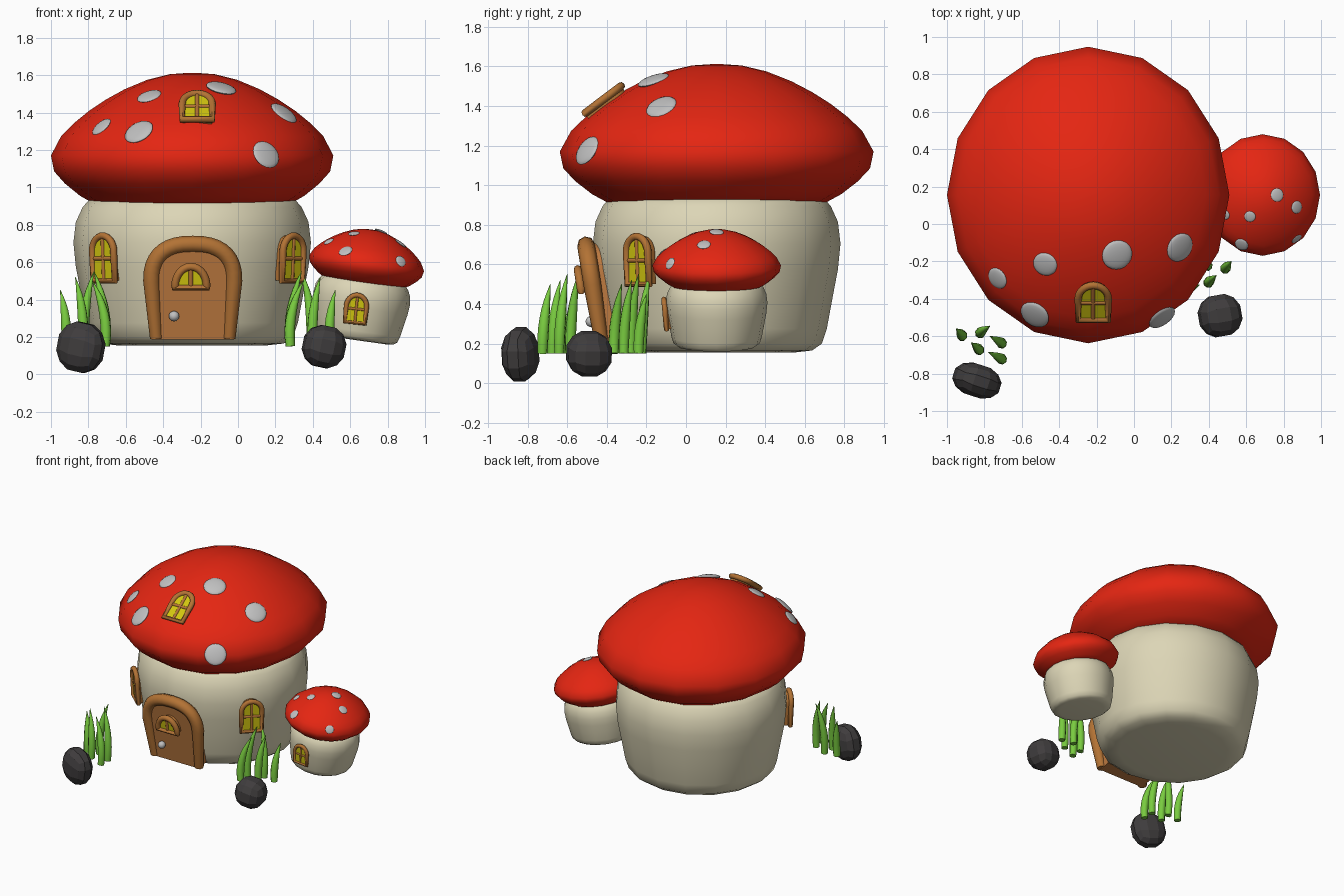
import bpy, bmesh, math
from mathutils import Matrix, Vector
from mathutils.bvhtree import BVHTree

if "Cube" in bpy.data.objects:
    bpy.data.objects.remove(bpy.data.objects["Cube"])

def mat(name, r, g, b):
    m = bpy.data.materials.new(name)
    m.diffuse_color = (r, g, b, 1)
    m.use_nodes = True
    m.node_tree.nodes["Principled BSDF"].inputs["Base Color"].default_value = m.diffuse_color
    return m

RED = mat("cap red", 0.78, 0.019, 0.006)
CREAM = mat("stem cream", 0.72, 0.67, 0.47)
GREY = mat("spot grey", 0.53, 0.53, 0.53)
WOOD = mat("frame wood", 0.45, 0.17, 0.035)
DOOR = mat("door wood", 0.50, 0.19, 0.05)
YELLOW = mat("window yellow", 0.65, 0.57, 0.005)
GREEN = mat("grass green", 0.19, 0.6, 0.05)
ROCK = mat("rock grey", 0.05, 0.046, 0.047)
T = Matrix.Translation

def finish(name, bm, M, material, smooth=True):
    bmesh.ops.transform(bm, matrix=M, verts=bm.verts)
    bmesh.ops.recalc_face_normals(bm, faces=bm.faces)
    me = bpy.data.meshes.new(name)
    bm.to_mesh(me)
    bm.free()
    me.materials.append(material)
    me.polygons.foreach_set("use_smooth", [smooth] * len(me.polygons))
    if smooth:
        me.set_sharp_from_angle(angle=math.radians(50))
    ob = bpy.data.objects.new(name, me)
    bpy.context.collection.objects.link(ob)
    return ob

def lathe(name, profile, sy, M, material, n=16):
    bm = bmesh.new()
    rings = [[bm.verts.new((r * math.cos(2 * math.pi * i / n), sy * r * math.sin(2 * math.pi * i / n), z))
              for i in range(n)] for r, z in profile]
    for a, b in zip(rings, rings[1:]):
        for i in range(n):
            j = (i + 1) % n
            bm.faces.new((a[i], a[j], b[j], b[i]))
    bm.faces.new(rings[0])
    bm.faces.new(rings[-1])
    return finish(name, bm, M, material)

def slab(name, pts, z0, z1, M, material):
    bm = bmesh.new()
    f = bm.faces.new([bm.verts.new((x, y, z0)) for x, y in pts])
    e = bmesh.ops.extrude_face_region(bm, geom=[f])
    bmesh.ops.translate(bm, vec=(0, 0, z1 - z0), verts=[v for v in e["geom"] if isinstance(v, bmesh.types.BMVert)])
    return finish(name, bm, M, material)

def tube(name, pts, r, M, material, closed=False, radii=None):
    cu = bpy.data.curves.new(name, "CURVE")
    cu.dimensions = "3D"
    cu.bevel_depth, cu.bevel_resolution, cu.use_fill_caps = r, 2, True
    sp = cu.splines.new("POLY")
    sp.points.add(len(pts) - 1)
    for i, p in enumerate(pts):
        sp.points[i].co = (*p, 1)
        sp.points[i].radius = radii[i] if radii else 1
    sp.use_cyclic_u = closed
    tmp = bpy.data.objects.new("tmp", cu)
    bpy.context.collection.objects.link(tmp)
    dg = bpy.context.evaluated_depsgraph_get()
    me = bpy.data.meshes.new_from_object(tmp.evaluated_get(dg))
    bm = bmesh.new()
    bm.from_mesh(me)
    bpy.data.objects.remove(tmp)
    bpy.data.meshes.remove(me)
    bmesh.ops.remove_doubles(bm, verts=bm.verts, dist=1e-5)
    return finish(name, bm, M, material)

def ball(name, M, material):
    bm = bmesh.new()
    bmesh.ops.create_uvsphere(bm, u_segments=20, v_segments=10, radius=1)
    return finish(name, bm, M, material)

def place(loc, yaw=0, elev=0, roll=0):
    # local x right, y up, z out of the wall
    R = math.radians
    return (T(loc) @ Matrix.Rotation(R(yaw), 4, "Z") @ Matrix.Rotation(R(90 - elev), 4, "X")
            @ Matrix.Rotation(R(roll), 4, "Z"))

def arch(w, h, rise, power=1.0, n=14, taper=0.0):
    pts = [(-w / 2 + taper, -h / 2)]
    for i in range(n + 1):
        a = math.pi - math.pi * i / n
        c, s = math.cos(a), math.sin(a)
        pts.append((math.copysign(abs(c) ** power, c) * w / 2, h / 2 - rise + rise * max(s, 0) ** power))
    return pts + [(w / 2 - taper, -h / 2)]

def window(name, M, w, h, rise, cross=True, back=0.05):
    r = 0.1 * w
    pts = arch(w - 2 * r, h - 2 * r, rise - r)
    slab(name + "_backing", pts, -back, -0.006, M, WOOD)
    slab(name + "_pane", pts, -0.006, 0.003, M, YELLOW)
    tube(name + "_frame", [(x, y, 0) for x, y in pts], r, M, WOOD, closed=True)
    tube(name + "_upright", [(0, -h / 2 + r, 0), (0, h / 2 - r, 0)], r * 0.6, M, WOOD)
    if cross:
        tube(name + "_crossbar", [(-w / 2 + r, 0, 0), (w / 2 - r, 0, 0)], r * 0.6, M, WOOD)

# Mushroom houses: stem and cap profiles as (radius, height)
STEM = [(0.40, 0.0), (0.49, 0.01), (0.54, 0.045), (0.565, 0.12), (0.595, 0.28), (0.622, 0.42),
        (0.635, 0.55), (0.622, 0.66), (0.585, 0.74), (0.54, 0.79)]
CAP = [(0.50, 0.757), (0.53, 0.76), (0.60, 0.80), (0.68, 0.865), (0.738, 0.93), (0.755, 1.015), (0.70, 1.12),
       (0.63, 1.19), (0.55, 1.255), (0.46, 1.315), (0.36, 1.37), (0.24, 1.42), (0.12, 1.45), (0.02, 1.457)]

def mushroom(prefix, M, spots):
    lathe(prefix + "_stem", STEM, 0.985, M, CREAM)
    cap = lathe(prefix + "_cap", CAP, 1.05, M, RED)
    tree = BVHTree.FromPolygons([v.co for v in cap.data.vertices], [p.vertices[:] for p in cap.data.polygons])
    for i, (x, y, r) in enumerate(spots):
        loc, nor, _, _ = tree.ray_cast(Vector((x, y, 3)), Vector((0, 0, -1)))
        if loc:
            ball(f"{prefix}_spot_{i + 1}", T(loc) @ nor.to_track_quat("Z", "Y").to_matrix().to_4x4()
                 @ Matrix.Diagonal((r, r, 0.22 * r, 1)), GREY)

mushroom("house", T((-0.245, 0.155, 0.155)),
         [(-0.73, -0.29, 0.06), (-0.475, -0.215, 0.066), (-0.53, -0.485, 0.082),
          (-0.09, -0.165, 0.082), (0.245, -0.125, 0.08), (0.15, -0.5, 0.08)])
mushroom("annex", T((0.63, 0.155, 0.183)) @ Matrix.Rotation(math.radians(8), 4, "Y") @ Matrix.Scale(0.41, 4),
         [(0.765, 0.155, 0.036), (0.62, 0.04, 0.03), (0.87, 0.09, 0.034),
          (0.575, -0.11, 0.037), (0.87, -0.08, 0.031), (0.485, 0.05, 0.028)])

# Windows
window("left_window", place((-0.72, -0.275, 0.62), -42, -3), 0.19, 0.28, 0.1)
window("right_window", place((0.293, -0.245, 0.62), 45, -3), 0.19, 0.28, 0.1)
window("roof_window", place((-0.218, -0.42, 1.432), 0, 53), 0.2, 0.27, 0.11)
window("annex_window", place((0.632, -0.105, 0.35), 0, -5, -6), 0.135, 0.175, 0.075)

# Door, its thick arched frame, window and knob
D = place((-0.242, -0.465, 0.445), 0, -9)
slab("door", arch(0.40, 0.52, 0.17, 0.8), -0.08, 0.015, D, DOOR)
tube("door_frame", [(x, y, 0) for x, y in arch(0.44, 0.51, 0.2, 0.8, 18, 0.025)], 0.045, D, WOOD,
     radii=[0.75] + [1] * 19 + [0.75])
window("door_window", D @ T((-0.01, 0.085, 0.06)), 0.21, 0.155, 0.125, cross=False)
ball("door_knob", D @ T((-0.1, -0.13, 0.035)) @ Matrix.Scale(0.028, 4), GREY)

# Grass clumps: curved tapering blades (x, y, height, bend)
BLADES = [(-0.12, 0.045, 0.3, -0.03), (-0.02, 0.06, 0.4, 0.05), (0.09, 0.005, 0.4, -0.06),
          (-0.03, -0.03, 0.37, -0.04), (0.09, -0.08, 0.35, -0.07)]
for side, cx, cy, k in (("left", -0.80, -0.635, 1), ("right", 0.37, -0.275, -1)):
    for i, (x, y, h, bend) in enumerate(BLADES):
        pts, rad = [], []
        for s in range(9):
            t = s / 8
            pts.append((cx + k * (x + bend * (1.6 * t * t - 0.6 * t)), cy + y + 0.04 * t * t - 0.01, 0.15 + h * t))
            rad.append(max(0.05, (0.85 + 0.6 * t) * (1 - t ** 2)))
        tube(f"{side}_grass_{i + 1}", pts, 0.03, Matrix(), GREEN, radii=rad)

# Faceted rocks: subdivided cubes pushed out to a sphere
def rock(name, loc, size, rot):
    bm = bmesh.new()
    bmesh.ops.create_cube(bm, size=2)
    bmesh.ops.subdivide_edges(bm, edges=bm.edges, cuts=2, use_grid_fill=True)
    for v in bm.verts:
        v.co = v.co.normalized()
    M = T(loc) @ Matrix.Rotation(math.radians(rot), 4, "Z") @ Matrix.Diagonal((*size, 1)) \
        @ Matrix.Rotation(math.radians(12), 4, "Y")
    finish(name, bm, M, ROCK, smooth=False)

rock("left_rock", (-0.84, -0.837, 0.145), (0.137, 0.095, 0.145), -18)
rock("right_rock", (0.46, -0.49, 0.148), (0.122, 0.122, 0.122), 10)
